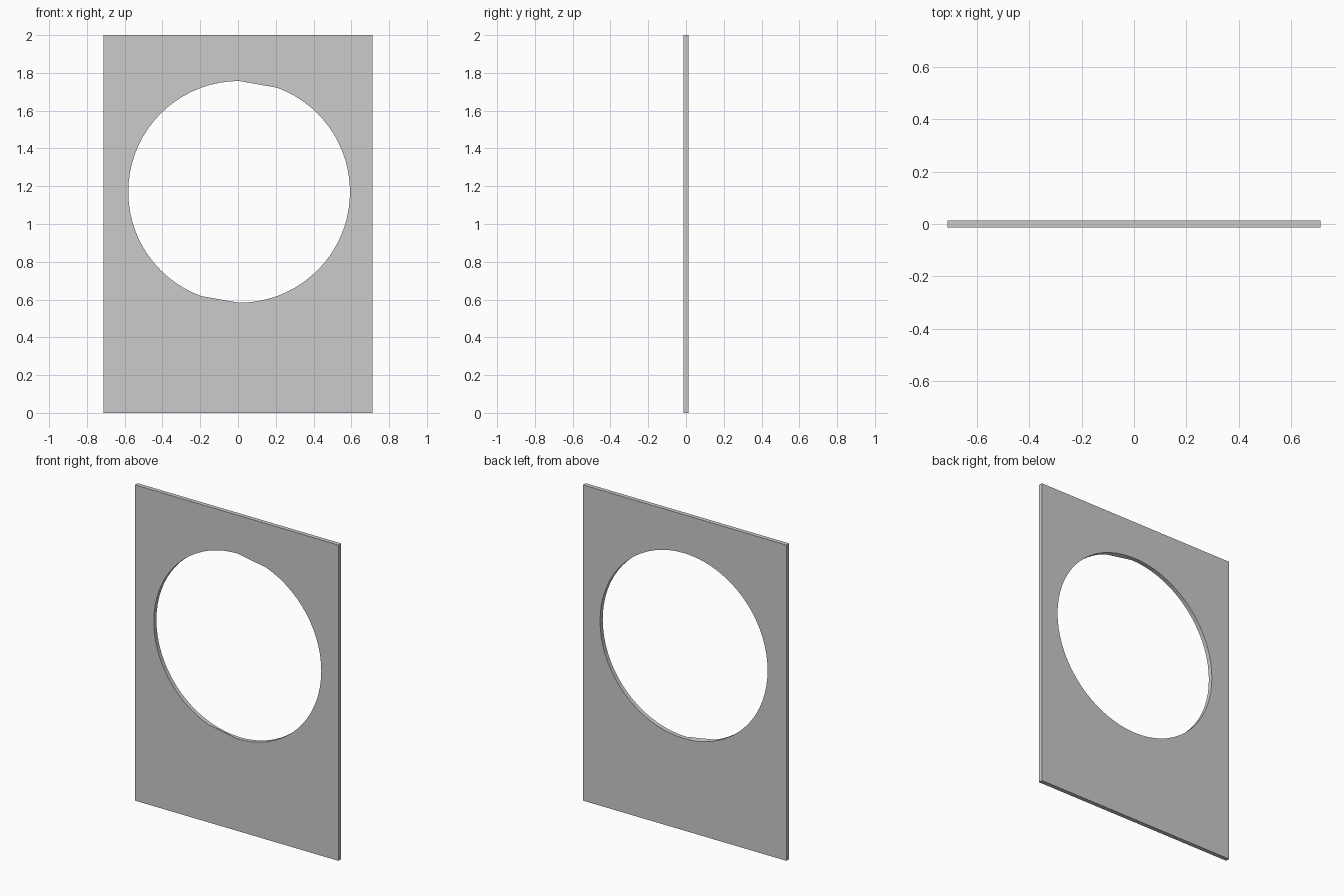
import bpy, bmesh, math

if "Cube" in bpy.data.objects:
    bpy.data.objects.remove(bpy.data.objects["Cube"])

W, T, H = 1.425, 0.027, 2.0          # panel size
CX, CZ, R, N = 0.006, 1.17, 0.587, 72  # round opening


def ring_point(i, flat):
    """Point on the opening; flat=True straightens two short front arcs."""
    def p(k):
        a = 2 * math.pi * k / N
        return CX + R * math.sin(a), CZ + R * math.cos(a)
    start = {0: 0, N // 2: N // 2}.get(i - i % (N // 2))
    if flat and start is not None and 0 < i - start < 4:
        t = (i - start) / 4
        (x0, z0), (x1, z1) = p(start), p(start + 4)
        return x0 + (x1 - x0) * t, z0 + (z1 - z0) * t
    return p(i)


bm = bmesh.new()
corners = [(-W/2, 0), (W/2, 0), (W/2, H), (-W/2, H)]
loops = []
# Front and back faces, each with the opening
for y, flat in ((-T/2, True), (T/2, False)):
    outer = [bm.verts.new((x, y, z)) for x, z in corners]
    inner = []
    for i in range(N):
        x, z = ring_point(i, flat)
        inner.append(bm.verts.new((x, y, z)))
    edges = [bm.edges.new((l[i], l[(i + 1) % len(l)]))
             for l in (outer, inner) for i in range(len(l))]
    bmesh.ops.triangle_fill(bm, use_beauty=True, edges=edges)
    loops.append((outer, inner))

# Outer rim and opening wall
for a, b in zip(*loops):
    for i in range(len(a)):
        j = (i + 1) % len(a)
        bm.faces.new((a[i], a[j], b[j], b[i]))
bmesh.ops.recalc_face_normals(bm, faces=bm.faces)

mesh = bpy.data.meshes.new("panel_with_round_opening")
bm.to_mesh(mesh)
bm.free()
panel = bpy.data.objects.new("panel_with_round_opening", mesh)
bpy.context.collection.objects.link(panel)
